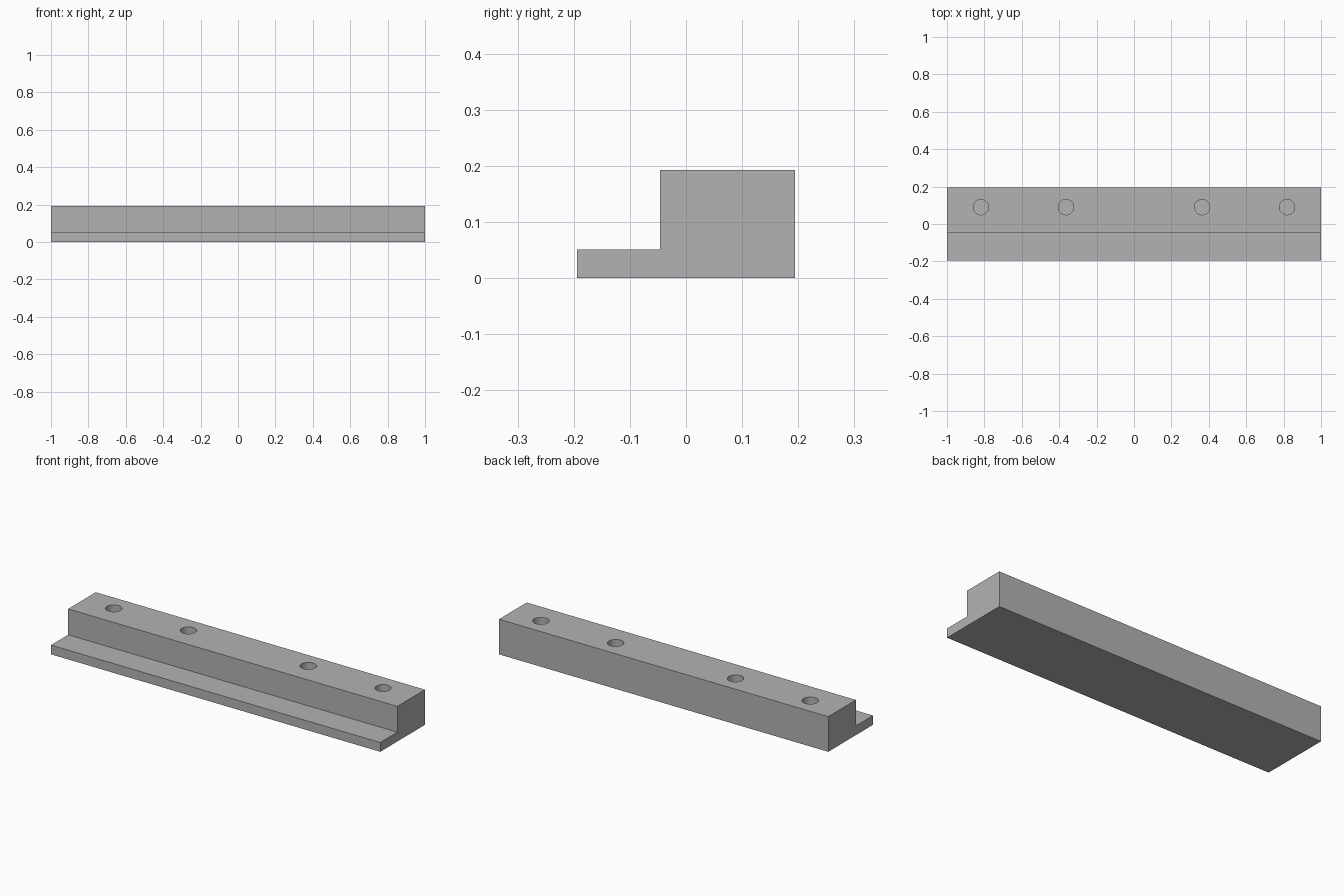
import bpy
import bmesh
import math

if "Cube" in bpy.data.objects:
    bpy.data.objects.remove(bpy.data.objects["Cube"], do_unlink=True)

HALF_LENGTH = 1.0
HOLE_X = (0.364, 0.818)
HOLE_Y, HOLE_RADIUS = 0.09, 0.041
TOP, HOLE_FLOOR = 0.193, 0.05

# Plain grey material
grey = bpy.data.materials.new("plain grey")
grey.use_nodes = True
color = (0.45, 0.45, 0.45, 1)
grey.diffuse_color = color
grey.node_tree.nodes["Principled BSDF"].inputs["Base Color"].default_value = color


def add_object(name, bm):
    bmesh.ops.recalc_face_normals(bm, faces=bm.faces)
    mesh = bpy.data.meshes.new(name)
    bm.to_mesh(mesh)
    bm.free()
    mesh.materials.append(grey)
    obj = bpy.data.objects.new(name, mesh)
    bpy.context.collection.objects.link(obj)
    return obj


# Stepped rail: an L-shaped profile extruded along x
profile = [(-0.194, 0), (0.194, 0), (0.194, TOP),
           (-0.046, TOP), (-0.046, 0.051), (-0.194, 0.051)]
bm = bmesh.new()
face = bm.faces.new([bm.verts.new((-HALF_LENGTH, y, z)) for y, z in profile])
extruded = bmesh.ops.extrude_face_region(bm, geom=[face])
verts = [v for v in extruded["geom"] if isinstance(v, bmesh.types.BMVert)]
bmesh.ops.translate(bm, verts=verts, vec=(2 * HALF_LENGTH, 0, 0))
rail = add_object("stepped_rail", bm)

# Blind screw holes, mirrored about the middle
bm = bmesh.new()
depth = TOP - HOLE_FLOOR + 0.05
for x in HOLE_X:
    for side in (-1, 1):
        hole = bmesh.ops.create_cone(bm, cap_ends=True, segments=40, depth=depth,
                                     radius1=HOLE_RADIUS, radius2=HOLE_RADIUS)
        bmesh.ops.translate(bm, verts=hole["verts"],
                            vec=(side * x, HOLE_Y, HOLE_FLOOR + depth / 2))
cutter = add_object("hole_cutter", bm)

cut = rail.modifiers.new("holes", 'BOOLEAN')
cut.operation = 'DIFFERENCE'
cut.solver = 'EXACT'
cut.object = cutter
bpy.ops.object.select_all(action='DESELECT')
rail.select_set(True)
bpy.context.view_layer.objects.active = rail
bpy.ops.object.modifier_apply(modifier=cut.name)
bpy.data.objects.remove(cutter, do_unlink=True)

# Smooth hole walls, crisp edges elsewhere
bpy.ops.object.shade_smooth_by_angle(angle=math.radians(30))
